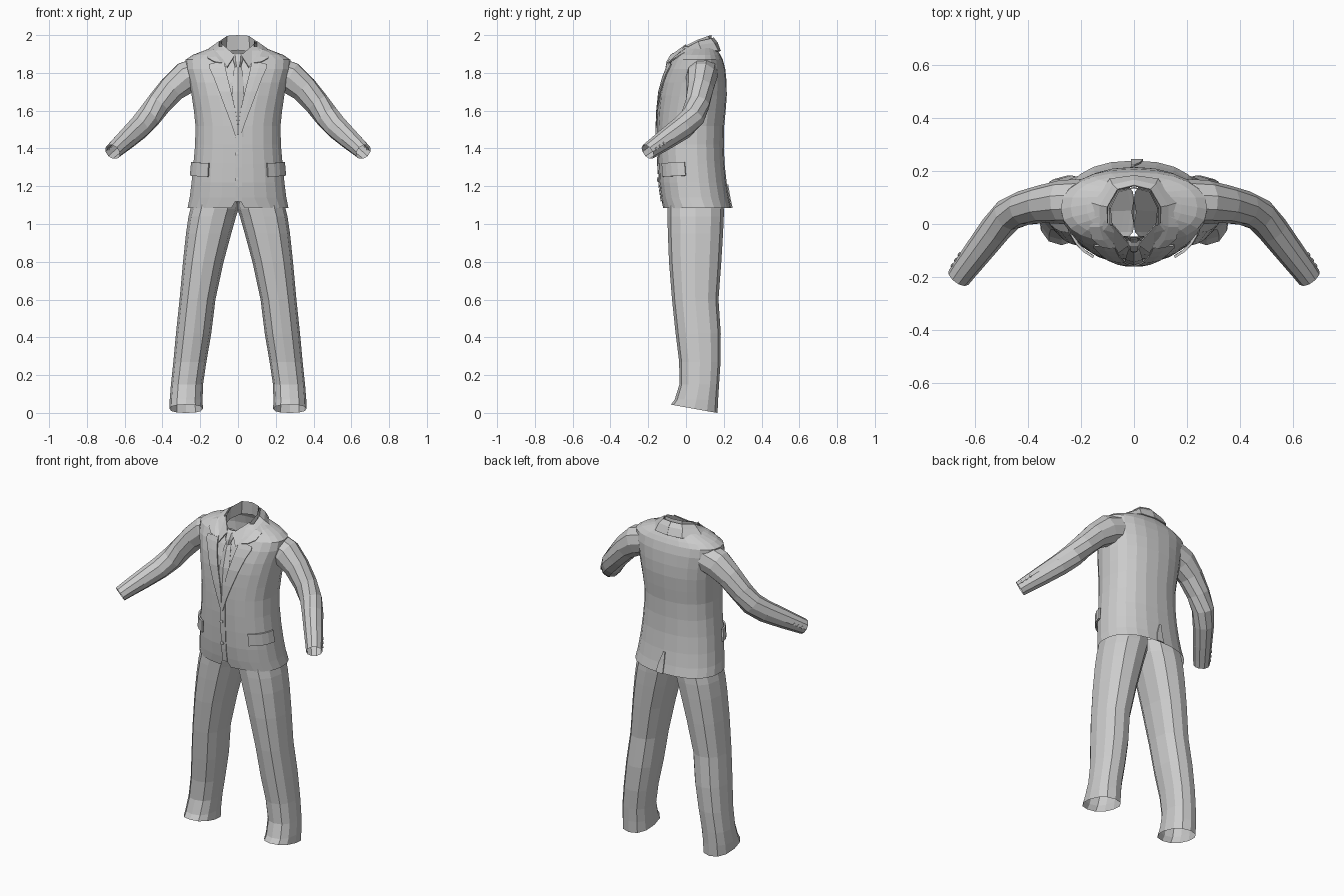
import bpy, bmesh
from math import sin, cos, pi, asin
from mathutils import Vector

if "Cube" in bpy.data.objects:
    bpy.data.objects.remove(bpy.data.objects["Cube"])

N_EXP = 2.3                       # roundness of the body cross-sections


def mesh(name, verts, faces, thick=0):
    bm = bmesh.new()
    vs = [bm.verts.new(v) for v in verts]
    for f in faces:
        bm.faces.new([vs[i] for i in f])
    bmesh.ops.recalc_face_normals(bm, faces=bm.faces)
    me = bpy.data.meshes.new(name)
    bm.to_mesh(me)
    bm.free()
    ob = bpy.data.objects.new(name, me)
    bpy.context.collection.objects.link(ob)
    if thick:
        m = ob.modifiers.new("thickness", 'SOLIDIFY')
        m.thickness, m.offset = thick, 0
    return ob


def grid(name, rows, closed=False, thick=0):
    """Skin a list of equally long point rows."""
    n = len(rows[0])
    faces = [(r * n + i, r * n + (i + 1) % n, (r + 1) * n + (i + 1) % n, (r + 1) * n + i)
             for r in range(len(rows) - 1) for i in range(n if closed else n - 1)]
    return mesh(name, [p for row in rows for p in row], faces, thick)


def oval(t, hx, yf, yb):
    """Point on a rounded-box section; t = 0 is the front centre."""
    p = 2 / N_EXP
    s, c = sin(t), cos(t)
    x = hx * abs(s) ** p * (1 if s >= 0 else -1)
    y = (yf + yb) / 2 - (yb - yf) / 2 * abs(c) ** p * (1 if c >= 0 else -1)
    return x, y


# jacket profile: z, half width, front y, back y, half opening at the front
BODY = [(1.085, .268, -.122, .24, .035), (1.14, .258, -.132, .228, .002),
        (1.22, .248, -.142, .215, .002), (1.32, .238, -.147, .204, .002),
        (1.42, .229, -.15, .20, .002), (1.52, .227, -.15, .202, .004),
        (1.60, .235, -.147, .21, .015), (1.68, .246, -.141, .216, .035),
        (1.75, .258, -.128, .215, .050), (1.82, .275, -.102, .208, .068),
        (1.87, .277, -.075, .195, .075), (1.895, .24, -.055, .182, .075),
        (1.918, .18, -.04, .168, .075), (1.94, .125, -.025, .152, .075)]


def body_at(z):
    for a, b in zip(BODY, BODY[1:]):
        if a[0] <= z <= b[0]:
            k = (z - a[0]) / (b[0] - a[0])
            return [u + (v - u) * k for u, v in zip(a, b)]
    return BODY[0] if z < BODY[0][0] else BODY[-1]


def front(x, z, out=0.0):
    """Point on the jacket front, pushed forward by 'out'."""
    _, hx, yf, yb, _ = body_at(z)
    r = min(1, abs(x) / hx) ** N_EXP
    return x, (yf + yb) / 2 - (yb - yf) / 2 * (1 - r) ** (1 / N_EXP) - out, z


# jacket body, open down the front
rows = []
for z, hx, yf, yb, g in BODY:
    t0 = asin((g / hx) ** (N_EXP / 2))
    ts = [t0 + (2 * pi - 2 * t0) * i / 22 for i in range(23)]
    rows.append([(*oval(t, hx, yf, yb), z) for t in ts])
grid("jacket_body", rows)

# front overlap, buttons, back vent
grid("jacket_overlap", [[front(x, z, .004) for x in (-.012, .02)]
                        for z in (1.12, 1.2, 1.3, 1.4, 1.5, 1.58)], thick=.004)
grid("back_vent", [[(x, body_at(z)[3] + .004, z) for x in (-.012, w)]
                   for z, w in ((1.085, .035), (1.14, .025), (1.21, 0))], thick=.006)


def button(name, loc, axis, r=.011):
    a = Vector(axis).normalized()
    u = a.orthogonal().normalized()
    w = a.cross(u)
    pts = [[Vector(loc) + a * h + (u * cos(k * pi / 4) + w * sin(k * pi / 4)) * q
            for k in range(8)] for h, q in ((-.003, r), (.005, r), (.006, r * .1))]
    grid(name, pts, True)


for z in (1.235, 1.37):
    button("front_button", front(-.004, z, .006), (0, -1, 0))

# shirt front behind the lapels
grid("shirt_front", [[front(k * (body_at(z)[4] + .025), z, -.012) for k in (-1, -.5, 0, .5, 1)]
                     for z in (1.44, 1.55, 1.65, 1.75, 1.82, 1.87, 1.89)])

# tie blade and knot
grid("tie_blade", [[front(-w, z, -.004), front(0, z, .006), front(w, z, -.004)]
                   for z, w in ((1.46, .03), (1.6, .034), (1.7, .032), (1.8, .024), (1.84, .016))],
     thick=.004)
knot = [[(w * cos(k * pi / 3), y + d * sin(k * pi / 3), z) for k in range(6)]
        for z, w, y, d in ((1.83, .014, -.098, .012), (1.86, .024, -.088, .018),
                           (1.895, .03, -.068, .018), (1.905, .02, -.06, .01))]
grid("tie_knot", knot, True)


def both(pts):
    """Mirror a back-to-front half path into a closed loop."""
    return pts + [(-x, y, z) for x, y, z in pts[-2:0:-1]]


# shirt collar stand
grid("shirt_collar_stand", [
    both([(0, .135, 2.0), (.058, .12, 1.996), (.088, .06, 1.975), (.082, 0, 1.945),
          (.05, -.042, 1.915), (0, -.06, 1.89)]),
    both([(0, .14, 1.92), (.062, .125, 1.915), (.095, .06, 1.90), (.092, 0, 1.88),
          (.06, -.06, 1.86), (0, -.08, 1.84)])], True)

# trouser leg sections: z, inner x, outer x, front y, back y
LEG = [(1.16, -.01, .235, -.095, .185), (1.08, -.003, .252, -.098, .20),
       (1.04, .01, .262, -.098, .20), (.95, .035, .275, -.096, .196),
       (.80, .075, .29, -.09, .187), (.60, .117, .307, -.074, .172),
       (.42, .138, .325, -.055, .184), (.27, .163, .338, -.036, .183),
       (.15, .18, .35, -.035, .175), (.07, .182, .356, -.06, .17),
       (.02, .18, .357, -.08, .167)]

# sleeve path: centre, radius across, radius in the vertical plane
ARM = [((.20, .085, 1.80), .085, .088), ((.275, .083, 1.775), .083, .088),
       ((.35, .075, 1.715), .072, .074), ((.42, .06, 1.635), .066, .067),
       ((.475, .035, 1.565), .064, .066), ((.525, -.02, 1.51), .06, .064),
       ((.59, -.105, 1.45), .054, .056), ((.64, -.17, 1.405), .049, .048),
       ((.664, -.203, 1.382), .046, .044)]

for s, side in ((1, "left"), (-1, "right")):
    def flip(p):
        return (p[0] * s, p[1], p[2])

    # trouser leg with the wider stance on the left
    rows = []
    for i, (z, a, b, yf, yb) in enumerate(LEG):
        dx = .006 * s * (1 - min(z, 1))
        ring = []
        for k in range(12):
            x, y = oval(2 * pi * k / 12, (b - a) / 2, yf, yb)
            lift = .018 * (.08 - y) / .1 if i == len(LEG) - 1 else 0
            ring.append(flip((x + (a + b) / 2 + dx * s, y, max(0, z + lift - (.005 if lift else 0)))))
        rows.append(ring)
    grid(side + "_trouser_leg", rows, True)

    # sleeve
    rows, pts = [], [Vector(a[0]) for a in ARM]
    for i, (c, ra, rb) in enumerate(ARM):
        T = (pts[min(i + 1, len(pts) - 1)] - pts[max(i - 1, 0)]).normalized()
        U = T.cross(Vector((0, 0, 1))).normalized()
        W = U.cross(T)
        rows.append([flip(pts[i] + U * ra * cos(k * pi / 5) + W * rb * sin(k * pi / 5))
                     for k in range(10)])
    grid(side + "_sleeve", rows, True)

    # cuff buttons on the outer side of the sleeve
    d = Vector((.74, .58, .1)).normalized()
    for k in range(3):
        c = pts[-1].lerp(pts[-3], .18 + .2 * k) + d * (.046 + .002 * k)
        button(side + "_cuff_button", flip(c), flip(d), .008)

    # lapel
    grid(side + "_lapel", [[flip(front(a + (b - a) * k / 2, z, .008)) for k in range(3)]
                           for z, a, b in ((1.44, 0, .006), (1.52, .003, .032), (1.6, .013, .062),
                                           (1.7, .036, .1), (1.78, .056, .13), (1.825, .066, .152),
                                           (1.845, .07, .152), (1.855, .072, .115))], thick=.006)

    # jacket collar from the back of the neck to the notch
    inner = [(0, .145, 1.985), (.062, .13, 1.98), (.1, .065, 1.965), (.1, 0, 1.93),
             (.087, -.05, 1.885), (.07, -.09, 1.85)]
    mid = [(0, .165, 1.96), (.08, .148, 1.957), (.128, .07, 1.945), (.13, -.01, 1.92),
           (.115, -.06, 1.885), (.09, -.092, 1.852)]
    outer = [(0, .182, 1.915), (.09, .17, 1.915), (.16, .08, 1.922), (.168, -.01, 1.905),
             (.16, -.055, 1.878), (.125, -.085, 1.858)]
    grid(side + "_collar", [[flip(p) for p in row] for row in (inner, mid, outer)], thick=.006)

    # shirt collar leaf
    mesh(side + "_shirt_collar_leaf",
         [flip(p) for p in ((.016, -.078, 1.893), (.082, .0, 1.95), (.09, -.055, 1.875),
                            (.058, -.108, 1.828))], [(0, 1, 2, 3)], .005)

    # pocket flap wrapped round the hip
    rows = []
    for z in (1.25, 1.285, 1.322):
        _, hx, yf, yb, _ = body_at(z)
        row = []
        for k in range(5):
            x, y = oval(.62 + .8 * k / 4, hx + .008, yf - .008, yb + .008)
            row.append(flip((x, y, z + .006 * k / 4)))
        rows.append(row)
    grid(side + "_pocket_flap", rows, thick=.01)
